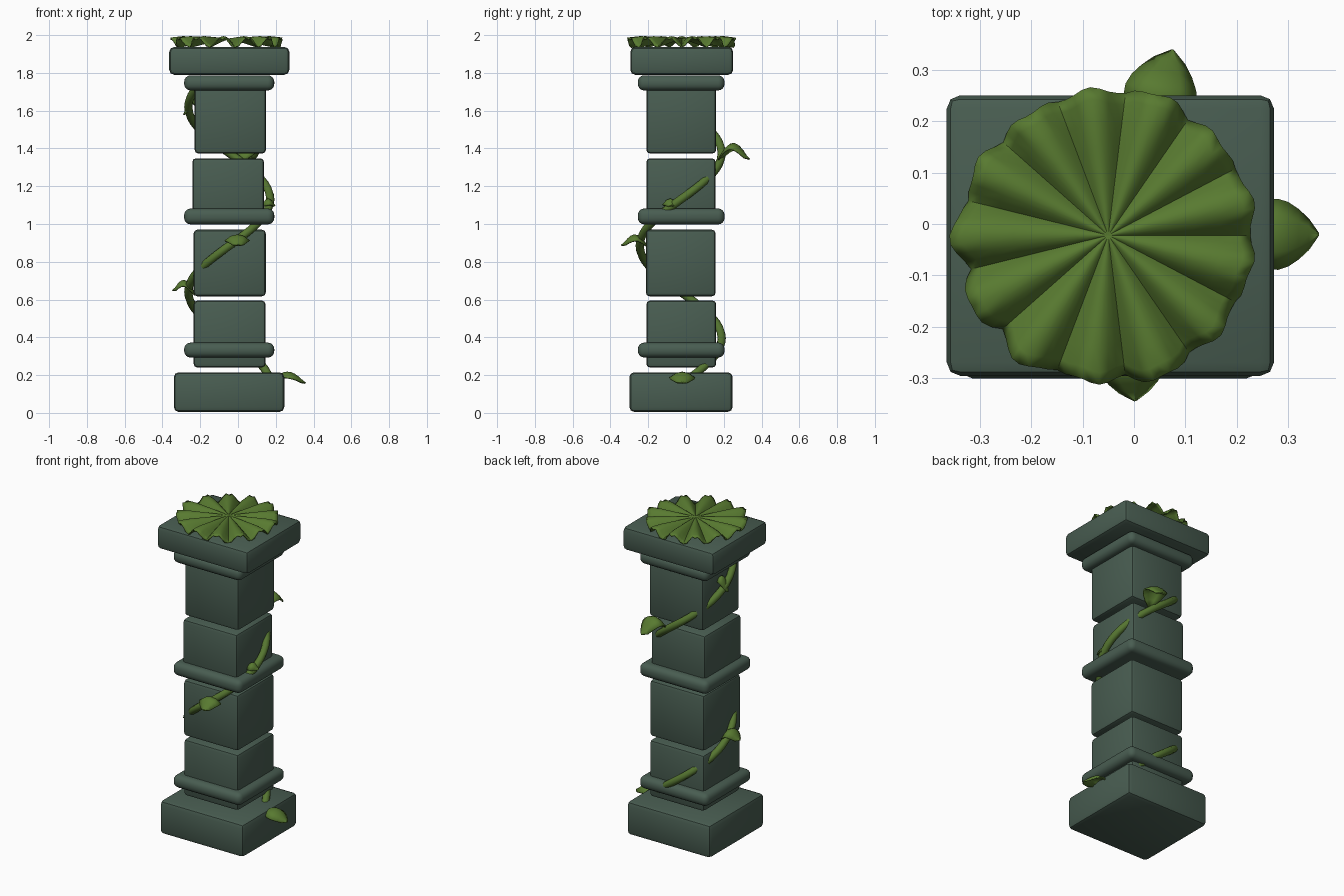
import bpy, bmesh, math, random
from mathutils import Vector

if "Cube" in bpy.data.objects:
    bpy.data.objects.remove(bpy.data.objects["Cube"])

random.seed(4)
CX, CY = -0.046, -0.028  # column axis


def material(name, rgb):
    m = bpy.data.materials.new(name)
    m.diffuse_color = (*rgb, 1)
    m.use_nodes = True
    m.node_tree.nodes["Principled BSDF"].inputs["Base Color"].default_value = m.diffuse_color
    return m


STONE = material("green_grey_stone", (0.066, 0.110, 0.083))
LEAF = material("leaf_green", (0.098, 0.195, 0.030))
VINE = material("vine_green", (0.092, 0.180, 0.030))


def finish(name, bm, mat, angle=35):
    bmesh.ops.recalc_face_normals(bm, faces=bm.faces)
    me = bpy.data.meshes.new(name)
    bm.to_mesh(me)
    bm.free()
    ob = bpy.data.objects.new(name, me)
    bpy.context.collection.objects.link(ob)
    me.materials.append(mat)
    bpy.ops.object.select_all(action='DESELECT')
    ob.select_set(True)
    bpy.context.view_layer.objects.active = ob
    bpy.ops.object.shade_smooth_by_angle(angle=math.radians(angle))
    return ob


def block(name, x, y, z, bevel=0.02, segments=2):
    """Rounded stone block spanning the given ranges."""
    bm = bmesh.new()
    bmesh.ops.create_cube(bm, size=1)
    for v in bm.verts:
        v.co = Vector([(r[0] + r[1]) / 2 + c * (r[1] - r[0])
                       for r, c in zip((x, y, z), v.co)])
    bmesh.ops.bevel(bm, geom=bm.edges[:], offset=bevel, segments=segments,
                    profile=0.5, affect='EDGES', clamp_overlap=True)
    return finish(name, bm, STONE)


# Base, stacked shaft stones and cap
block("base", (-0.34, 0.245), (-0.30, 0.247), (0.005, 0.215), 0.026)
block("shaft_stone_1", (-0.235, 0.146), (-0.21, 0.16), (0.24, 0.595))
block("shaft_stone_2", (-0.235, 0.147), (-0.213, 0.157), (0.617, 0.97))
block("shaft_stone_3", (-0.242, 0.138), (-0.21, 0.157), (1.01, 1.348))
block("shaft_stone_4", (-0.23, 0.148), (-0.21, 0.16), (1.373, 1.75))
block("cap", (-0.364, 0.272), (-0.295, 0.25), (1.79, 1.937), 0.026)

# Rounded collars
for i, (z0, z1) in enumerate([(0.293, 0.372), (0.998, 1.082), (1.707, 1.787)]):
    block(f"collar_{i + 1}", (-0.285, 0.192), (-0.255, 0.204), (z0, z1), 0.034, 4)


# Vine winding up around the shaft
def vine_point(deg):
    a = math.radians(deg)
    return Vector((CX + 0.217 * math.cos(a), CY + 0.217 * math.sin(a),
                   0.885 + (deg + 90) / 360 * 0.98))


def tube(name, pts, radius, sides=8):
    bm = bmesh.new()
    rings = []
    for i, p in enumerate(pts):
        t = (pts[min(i + 1, len(pts) - 1)] - pts[max(i - 1, 0)]).normalized()
        u = t.cross(Vector((0, 0, 1))).normalized()
        w = u.cross(t)
        rings.append([bm.verts.new(p + radius * (u * math.cos(k * math.tau / sides)
                                                 + w * math.sin(k * math.tau / sides)))
                      for k in range(sides)])
    for a, b in zip(rings, rings[1:]):
        for k in range(sides):
            n = (k + 1) % sides
            bm.faces.new((a[k], a[n], b[n], b[k]))
    bm.faces.new(rings[0])
    bm.faces.new(rings[-1])
    return finish(name, bm, VINE, 50)


tube("vine", [vine_point(d) for d in range(-350, 221, 10)], 0.022)


# Arched, folded leaves along the vine
def leaf(name, root, heading, length, width, rise, drop):
    """Leaf growing from root; rises, then droops at its pointed tip."""
    bm = bmesh.new()
    a = math.radians(heading)
    out, side = Vector((math.cos(a), math.sin(a), 0)), Vector((-math.sin(a), math.cos(a), 0))
    rows = []
    for i in range(9):
        t = i / 8
        half = width / 2 * (0.12 + 0.88 * math.sin(math.pi * min(t, 1) ** 0.9)) * (t < 1) + 0.002
        h = rise * math.sin(math.pi * min(t / 0.95, 1)) - drop * t * t
        rows.append([bm.verts.new(Vector(root) + out * length * t + side * half * s
                                  + Vector((0, 0, h - 0.030 * (half / width * 2) * s * s)))
                     for s in (-1, -0.5, 0, 0.5, 1)])
    for r, q in zip(rows, rows[1:]):
        for k in range(4):
            bm.faces.new((r[k], r[k + 1], q[k + 1], q[k]))
    ob = finish(name, bm, LEAF, 50)
    mod = ob.modifiers.new("thickness", 'SOLIDIFY')
    mod.thickness = 0.008
    return ob


leaf("leaf_base_right", (0.20, -0.02, 0.195), 0, 0.16, 0.135, 0.03, 0.035)
leaf("leaf_left", (-0.225, -0.04, 0.63), 180, 0.125, 0.12, 0.07, -0.02)
leaf("leaf_front", (-0.01, -0.205, 0.89), -85, 0.14, 0.13, 0.055, 0.0)
leaf("leaf_back", (0.03, 0.17, 0.0 + 1.345), 75, 0.175, 0.14, 0.085, 0.0)
leaf("leaf_right", (0.125, -0.09, 1.10), 10, 0.075, 0.08, 0.035, 0.0)
leaf("leaf_upper_left", (-0.215, 0.0, 1.63), 185, 0.075, 0.07, 0.05, 0.05)


# Crown: a pleated fan of leaves with rippled rim lying on the cap
def crown(center, leaves=13, per_leaf=8):
    bm = bmesh.new()
    steps = (0.06, 0.2, 0.4, 0.6, 0.78, 0.92, 1.0)
    size = [random.uniform(-0.012, 0.014) for _ in range(leaves)]
    sag = [random.uniform(0.75, 1.0) for _ in range(leaves)]
    hub = bm.verts.new((center[0], center[1], 1.982))
    n, rings = leaves * per_leaf, []
    for t in steps:
        ring = []
        for k in range(n):
            i, u = k // per_leaf, (k % per_leaf) / per_leaf
            arch = math.sin(math.pi * u)           # 0 in a pleat, 1 on a leaf's ridge
            a = math.tau * k / n
            r = t * (0.276 + (0.018 + size[i]) * arch + 0.004 * math.sin(5 * k))
            lip = 0.018 * max(0, (t - 0.85) / 0.15) * abs(math.sin(3 * math.pi * u))
            z = 1.982 + 0.016 * t * arch - 0.044 * sag[i] ** (arch > 0) * t ** 1.3 * (1 - arch) - lip
            ring.append(bm.verts.new((center[0] + r * math.cos(a), center[1] + r * math.sin(a), z)))
        rings.append(ring)
    for k in range(n):
        m = (k + 1) % n
        bm.faces.new((hub, rings[0][k], rings[0][m]))
        for a, b in zip(rings, rings[1:]):
            bm.faces.new((a[k], b[k], b[m], a[m]))
    ob = finish("leaf_crown", bm, LEAF, 50)
    mod = ob.modifiers.new("thickness", 'SOLIDIFY')
    mod.thickness = 0.006
    return ob


crown((-0.05, -0.022))
